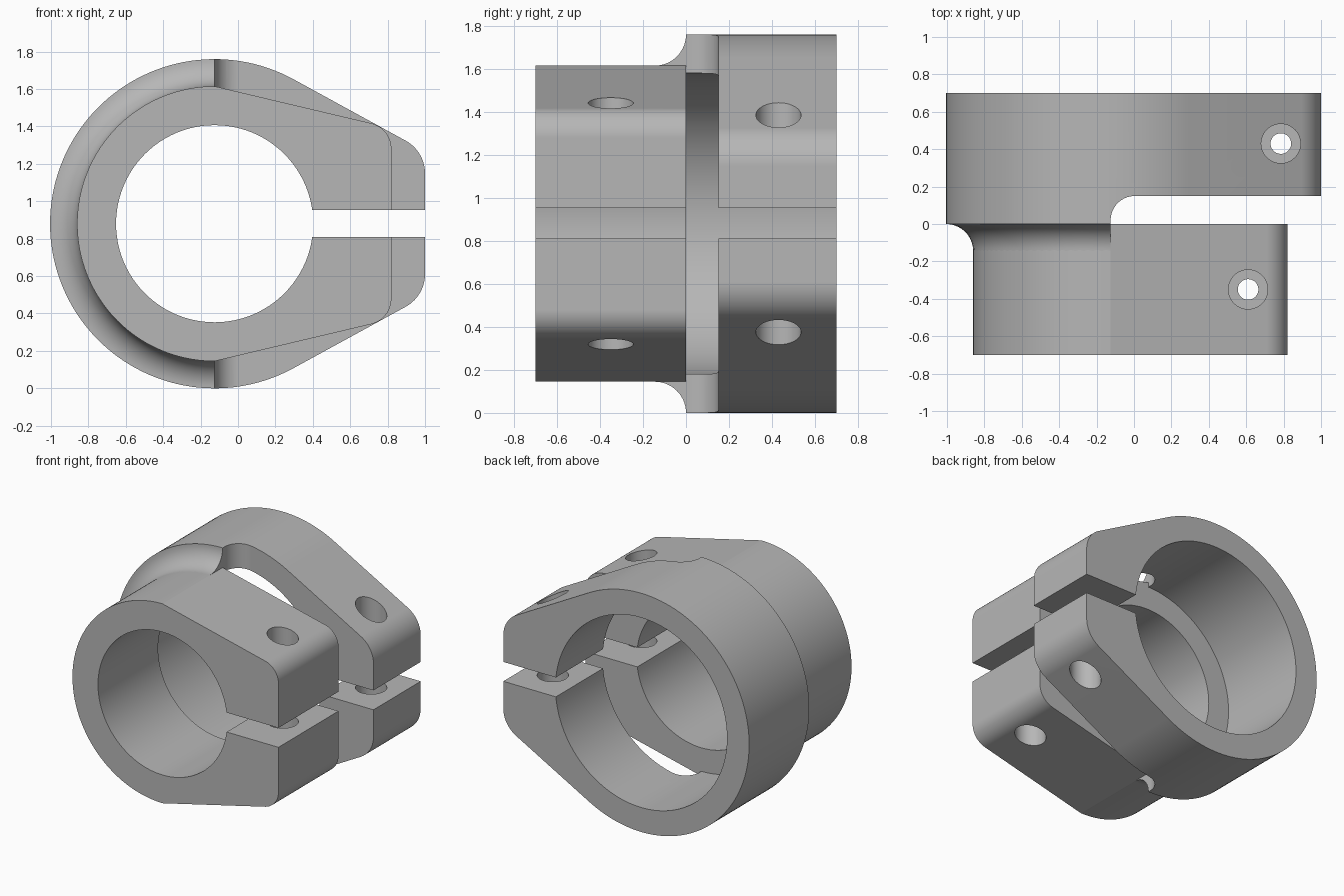
import bpy, bmesh
from math import sin, cos, tan, radians, pi
from mathutils import Vector, Matrix

if "Cube" in bpy.data.objects:
    bpy.data.objects.remove(bpy.data.objects["Cube"])

CX, CZ = -0.125, 0.88          # bore axis, running along y

grey = bpy.data.materials.new("satin grey")
grey.use_nodes = True
grey.diffuse_color = (0.47, 0.47, 0.47, 1)
grey.node_tree.nodes["Principled BSDF"].inputs["Base Color"].default_value = (0.47, 0.47, 0.47, 1)


def arc(cx, cy, r, a0, a1, n):
    """Points on an arc, angles in degrees."""
    angles = [radians(a0 + (a1 - a0) * i / n) for i in range(n + 1)]
    return [(cx + r * cos(a), cy + r * sin(a)) for a in angles]


def finish(bm, name):
    bmesh.ops.remove_doubles(bm, verts=bm.verts, dist=1e-5)
    bmesh.ops.recalc_face_normals(bm, faces=bm.faces)
    mesh = bpy.data.meshes.new(name)
    bm.to_mesh(mesh)
    bm.free()
    mesh.materials.append(grey)
    obj = bpy.data.objects.new(name, mesh)
    bpy.context.collection.objects.link(obj)
    return obj


def prism(name, points, lo, hi, axis="Y"):
    """Extrude an outline: (x, z) along y, or (x, y) along z."""
    place = (lambda p, d: (p[0], d, p[1])) if axis == "Y" else (lambda p, d: (p[0], p[1], d))
    bm = bmesh.new()
    face = bm.faces.new([bm.verts.new(place(p, lo)) for p in points])
    result = bmesh.ops.extrude_face_region(bm, geom=[face], use_keep_orig=True)
    verts = [v for v in result["geom"] if isinstance(v, bmesh.types.BMVert)]
    bmesh.ops.translate(bm, verts=verts, vec=Vector(place((0, 0), hi - lo)))
    return finish(bm, name)


def clamp_outline(radius, tilt, x_end, corner_r):
    """Round back, sloping flanks and rounded jaw corners, mirrored about the axis."""
    start = 90 if tilt < 20 else 90 - tilt
    upper = arc(CX, CZ, radius, 180, start, 48)
    px, pz = upper[-1]
    corner_z = pz - (x_end - px) * tan(radians(tilt))
    end_z = corner_z - corner_r * tan(radians(90 - tilt) / 2)
    upper += arc(x_end - corner_r, end_z, corner_r, 90 - tilt, 0, 14)
    return upper + [(x, 2 * CZ - z) for x, z in reversed(upper[1:])]


def screw_cutter(x, y):
    """Stepped hole: counterbore above, narrow neck, wide hole below."""
    profile = [(0, -0.2), (0.105, -0.2), (0.105, 0.88), (0.055, 0.88),
               (0.055, 1.15), (0.105, 1.15), (0.105, 2), (0, 2)]
    bm = bmesh.new()
    n = 48
    rings = []
    for r, z in profile:
        if r == 0:
            rings.append([bm.verts.new((x, y, z))] * n)
        else:
            rings.append([bm.verts.new((x + r * cos(2 * pi * i / n), y + r * sin(2 * pi * i / n), z))
                          for i in range(n)])
    for a, b in zip(rings, rings[1:]):
        for i in range(n):
            j = (i + 1) % n
            loop = list(dict.fromkeys([a[i], a[j], b[j], b[i]]))
            bm.faces.new(loop)
    return finish(bm, "screw_cutter")


def cut(obj, cutters):
    bpy.context.view_layer.objects.active = obj
    for cutter in cutters:
        cutter.hide_render = True
        mod = obj.modifiers.new("cut", "BOOLEAN")
        mod.operation = "DIFFERENCE"
        mod.solver = "EXACT"
        mod.object = cutter
        bpy.ops.object.modifier_apply(modifier=mod.name)
        bpy.data.objects.remove(cutter)


def smooth(obj):
    bpy.ops.object.select_all(action="DESELECT")
    obj.select_set(True)
    bpy.context.view_layer.objects.active = obj
    bpy.ops.object.shade_smooth_by_angle(angle=radians(10))
    mod = obj.modifiers.new("even shading", "WEIGHTED_NORMAL")
    mod.keep_sharp = True


def bore(radius, lo, hi):
    return prism("bore_cutter", arc(CX, CZ, radius, 0, 360, 96)[:-1], lo, hi)


def slit():
    return prism("slit_cutter", [(0.2, 0.81), (1.3, 0.81), (1.3, 0.953), (0.2, 0.953)], -1, 1)


# Front clamp with the smaller bore
front = prism("front_clamp", clamp_outline(0.735, 13.3, 0.82, 0.14), -0.7, 0)
cut(front, [bore(0.527, -1, 1), slit(), screw_cutter(0.61, -0.35)])

# Rear clamp with the larger bore and a relief gap behind the front jaws
rear = prism("rear_clamp", clamp_outline(0.88, 28.7, 1.0, 0.2), 0, 0.7)
gap = [(1.3, -0.1), (CX, -0.1)] + arc(CX + 0.13, 0.02, 0.13, 180, 90, 14) + [(1.3, 0.15)]
cut(rear, [bore(0.70, -1, 1), slit(), prism("gap_cutter", gap, -0.5, 2.5, "Z"),
           screw_cutter(0.785, 0.43)])

# Concave fillet sweeping half way round between the two outer diameters
section = [(0.715, 0.04), (0.715, -0.145)] + arc(0.88, -0.145, 0.145, 180, 90, 14) + [(0.85, 0.04)]
bm = bmesh.new()
face = bm.faces.new([bm.verts.new((CX, y, CZ + r)) for r, y in section])
cap = face.copy()
bmesh.ops.spin(bm, geom=[face] + face.edges[:] + face.verts[:], cent=(CX, 0, CZ),
               axis=(0, 1, 0), angle=-pi, steps=48)
fillet = finish(bm, "shoulder_fillet")

for part in (front, rear, fillet):
    smooth(part)
